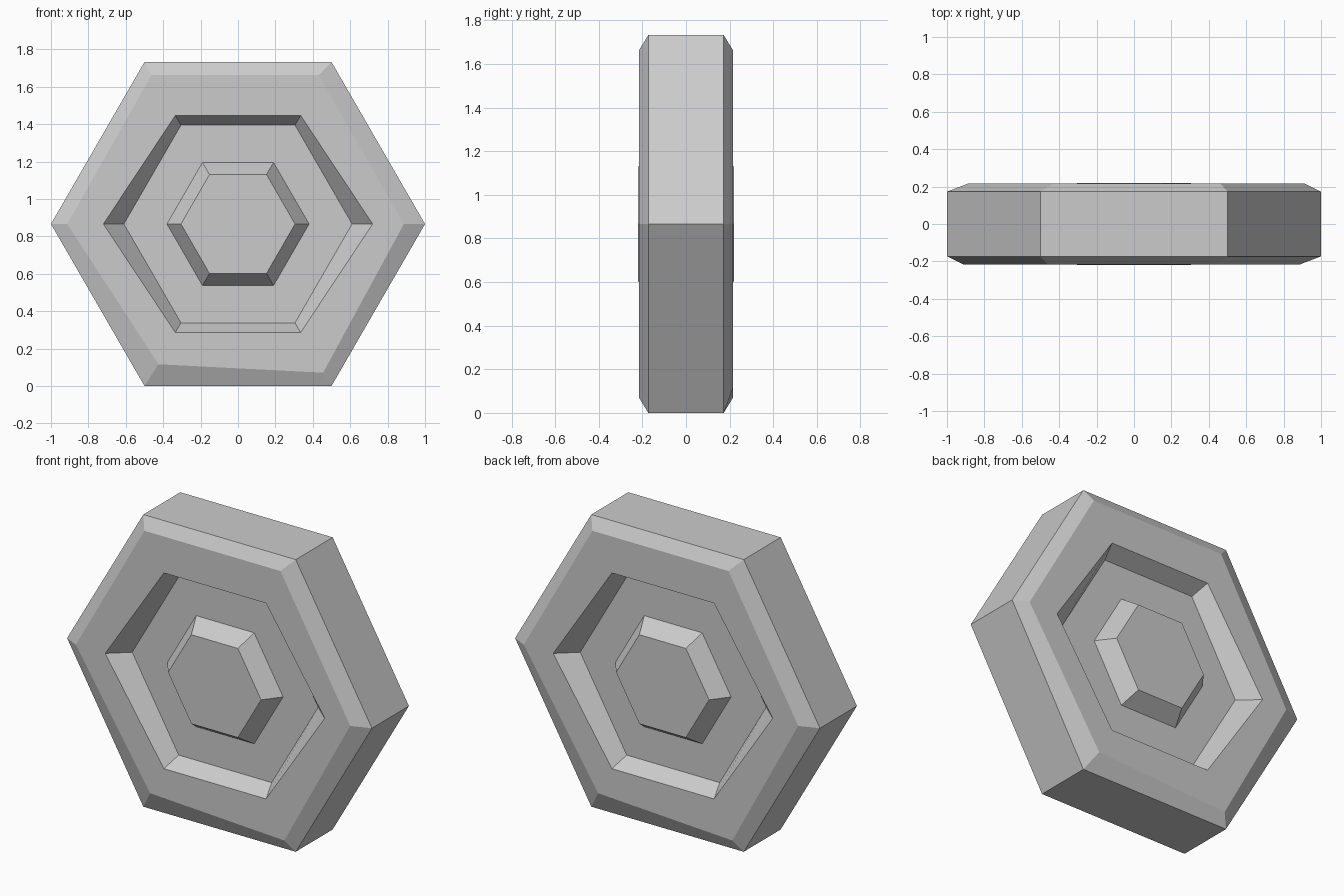
import bpy
import bmesh
from math import cos, sin, pi
from mathutils import Matrix, Vector

cube = bpy.data.objects.get("Cube")
if cube:
    bpy.data.objects.remove(cube)

MID = 3 ** 0.5 / 2      # height of the centre line
EDGE, FACE, FLOOR, TOP = 0.173, 0.216, 0.12, 0.219  # distances from the middle plane

grey = bpy.data.materials.new("plain_grey")
grey.use_nodes = True
grey.diffuse_color = (0.6, 0.6, 0.6, 1)
grey.node_tree.nodes["Principled BSDF"].inputs["Base Color"].default_value = (0.6, 0.6, 0.6, 1)


def hexagon(radius, tip=None):
    """Six (x, z) points; tip optionally stretches the two side corners."""
    pts = [(radius * cos(i * pi / 3), radius * sin(i * pi / 3)) for i in range(6)]
    if tip:
        pts[0], pts[3] = (tip, 0), (-tip, 0)
    return pts


def ring(bm, points, depth, turn):
    """Ring of vertices on the front, or turned half round for the back."""
    rot = Matrix.Rotation(turn, 3, 'Z')
    return [bm.verts.new(rot @ Vector((x, -depth, z)) + Vector((0, 0, MID))) for x, z in points]


def bridge(bm, a, b):
    for i in range(6):
        j = (i + 1) % 6
        bm.faces.new((a[i], a[j], b[j], b[i]))


def finish(bm, name):
    bmesh.ops.recalc_face_normals(bm, faces=bm.faces)
    mesh = bpy.data.meshes.new(name)
    bm.to_mesh(mesh)
    bm.free()
    mesh.materials.append(grey)
    bpy.context.collection.objects.link(bpy.data.objects.new(name, mesh))


# Uneven inner edge of the hand-cut outer bevel
bevel_edge = [(0.887, 0), (0.43, 0.796), (-0.463, 0.796),
              (-0.913, 0), (-0.425, -0.75), (0.455, -0.795)]

# Body: bevelled hexagonal slab with a hexagonal recess on both sides
bm = bmesh.new()
outer = []
for turn in (0, pi):
    rings = [ring(bm, hexagon(1), EDGE, turn),
             ring(bm, bevel_edge, FACE, turn),
             ring(bm, hexagon(0.67, 0.72), FACE, turn),
             ring(bm, hexagon(0.61), FLOOR, turn)]
    for a, b in zip(rings, rings[1:]):
        bridge(bm, a, b)
    bm.faces.new(rings[-1])
    outer.append(rings[0])
front, back = outer
# Match the turned back corners to the front ones
bridge(bm, front, [back[(3 - i) % 6] for i in range(6)])
finish(bm, "hex_body")

# Raised tapered boss in the middle of each recess
for name, turn in (("front_boss", 0), ("back_boss", pi)):
    bm = bmesh.new()
    base = ring(bm, hexagon(0.38), FLOOR, turn)
    top = ring(bm, hexagon(0.305), TOP, turn)
    bridge(bm, base, top)
    bm.faces.new(top)
    bm.faces.new(base[::-1])
    finish(bm, name)
